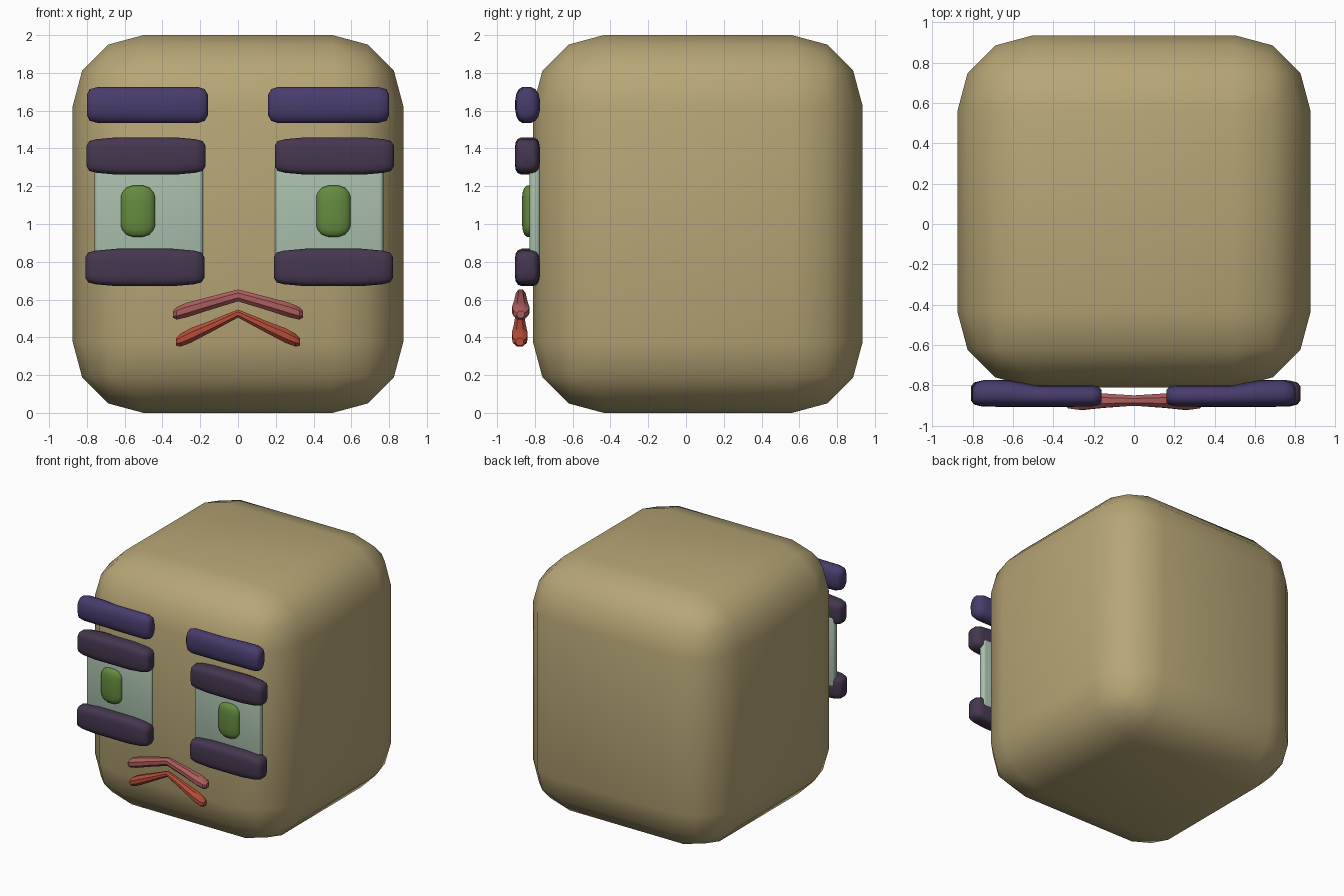
import bpy, bmesh
from math import cos, sin, pi, copysign
from mathutils import Vector

if "Cube" in bpy.data.objects:
    bpy.data.objects.remove(bpy.data.objects["Cube"])


def material(name, rgb):
    m = bpy.data.materials.new(name)
    m.diffuse_color = (*rgb, 1)
    m.use_nodes = True
    m.node_tree.nodes["Principled BSDF"].inputs["Base Color"].default_value = m.diffuse_color
    return m


TAN = material("tan", (0.47, 0.38, 0.18))
INDIGO = material("indigo", (0.065, 0.045, 0.15))
PLUM = material("plum", (0.06, 0.038, 0.08))
PALE = material("pale_green", (0.40, 0.53, 0.42))
GREEN = material("green", (0.13, 0.26, 0.05))
PINK = material("pink", (0.42, 0.11, 0.11))
RED = material("red", (0.46, 0.075, 0.04))


def finish(bm, name, mat, angle=None):
    bmesh.ops.recalc_face_normals(bm, faces=bm.faces)
    me = bpy.data.meshes.new(name)
    bm.to_mesh(me)
    bm.free()
    ob = bpy.data.objects.new(name, me)
    bpy.context.collection.objects.link(ob)
    me.materials.append(mat)
    for p in me.polygons:
        p.use_smooth = True
    if angle:
        bpy.context.view_layer.objects.active = ob
        ob.select_set(True)
        bpy.ops.object.shade_smooth_by_angle(angle=angle)
        ob.select_set(False)
    return ob


def rounded_box(name, lo, hi, radius, segments, mat):
    bm = bmesh.new()
    bmesh.ops.create_cube(bm, size=1)
    lo, hi = Vector(lo), Vector(hi)
    bmesh.ops.scale(bm, vec=hi - lo, verts=bm.verts)
    bmesh.ops.translate(bm, vec=(lo + hi) / 2, verts=bm.verts)
    bmesh.ops.bevel(bm, geom=bm.edges[:], offset=radius, segments=segments,
                    profile=0.5, affect='EDGES')
    return finish(bm, name, mat)


def loft(name, stations, mat, sides=12, power=1.0, angle=None):
    """Bar along x; each station is (x, y, z, half depth, half height)."""
    bm = bmesh.new()
    rings = []
    for x, y, z, hy, hz in stations:
        ring = []
        for i in range(sides):
            a = 2 * pi * (i + 0.5) / sides
            c, s = cos(a), sin(a)
            ring.append(bm.verts.new((x, y + hy * copysign(abs(c) ** power, c),
                                      z + hz * copysign(abs(s) ** power, s))))
        rings.append(ring)
    for a, b in zip(rings, rings[1:]):
        for i in range(sides):
            j = (i + 1) % sides
            bm.faces.new((a[i], a[j], b[j], b[i]))
    bm.faces.new(rings[0])
    bm.faces.new(rings[-1])
    return finish(bm, name, mat, angle)


def mirrored(half):
    return [(-x, *r) for x, *r in reversed(half) if x > 0] + list(half)


# Head
rounded_box("head", (-0.875, -0.81, 0), (0.875, 0.935, 2), 0.375, 3, TAN)

# Eyebrows, thicker toward the outer ends
brow = [(0.16, -0.852, 1.63, 0.03, 0.055), (0.175, -0.852, 1.63, 0.045, 0.085),
        (0.21, -0.852, 1.63, 0.053, 0.097), (0.48, -0.852, 1.63, 0.053, 0.097),
        (0.62, -0.84, 1.63, 0.065, 0.097), (0.74, -0.838, 1.63, 0.066, 0.097),
        (0.785, -0.842, 1.63, 0.055, 0.085), (0.80, -0.845, 1.63, 0.035, 0.055)]
loft("eyebrow_right", brow, INDIGO, 16, 0.8)
loft("eyebrow_left", [(-x, *r) for x, *r in brow], INDIGO, 16, 0.8)

# Eyelids: bars that bulge slightly in the middle
lid = [(0.315, 0.035, 0.055), (0.30, 0.055, 0.08), (0.26, 0.065, 0.09),
       (0.15, 0.067, 0.1)]
for name, cx, cz in (("upper_eyelid_left", -0.487, 1.36), ("upper_eyelid_right", 0.51, 1.36),
                     ("lower_eyelid_left", -0.493, 0.77), ("lower_eyelid_right", 0.505, 0.77)):
    half = [(x, hy, hz) for x, hy, hz in reversed(lid)]
    loft(name, [(cx + x, -0.84, cz, hy, hz) for x, hy, hz in mirrored(half)],
         PLUM, 16, 0.5)

# Eyes and irises
for side, ex, ix in (("left", -0.472, -0.53), ("right", 0.482, 0.505)):
    rounded_box("eye_" + side, (ex - 0.287, -0.828, 0.78), (ex + 0.287, -0.772, 1.34),
                0.02, 3, PALE)
    iris = [(0, 0.045, 0.138), (0.03, 0.044, 0.137), (0.062, 0.036, 0.125),
            (0.083, 0.024, 0.1), (0.09, 0.012, 0.08)]
    loft("iris_" + side, [(ix + x, -0.825, 1.068, hy, hz) for x, hy, hz in mirrored(iris)],
         GREEN, 16, 0.6)

# Lips: chevrons that swell toward the corners
upper = [(0, -0.875, 0.622, 0.028, 0.034), (0.15, -0.875, 0.58, 0.038, 0.038),
         (0.27, -0.875, 0.545, 0.05, 0.042), (0.325, -0.875, 0.527, 0.042, 0.036),
         (0.345, -0.875, 0.522, 0.022, 0.02)]
lower = [(0, -0.88, 0.526, 0.022, 0.023), (0.15, -0.88, 0.455, 0.034, 0.034),
         (0.25, -0.88, 0.41, 0.045, 0.042), (0.305, -0.88, 0.385, 0.04, 0.037),
         (0.327, -0.88, 0.376, 0.022, 0.022)]
loft("upper_lip", mirrored(upper), PINK, 8, 1.0, 0.6)
loft("lower_lip", mirrored(lower), RED, 8, 1.0, 0.6)
